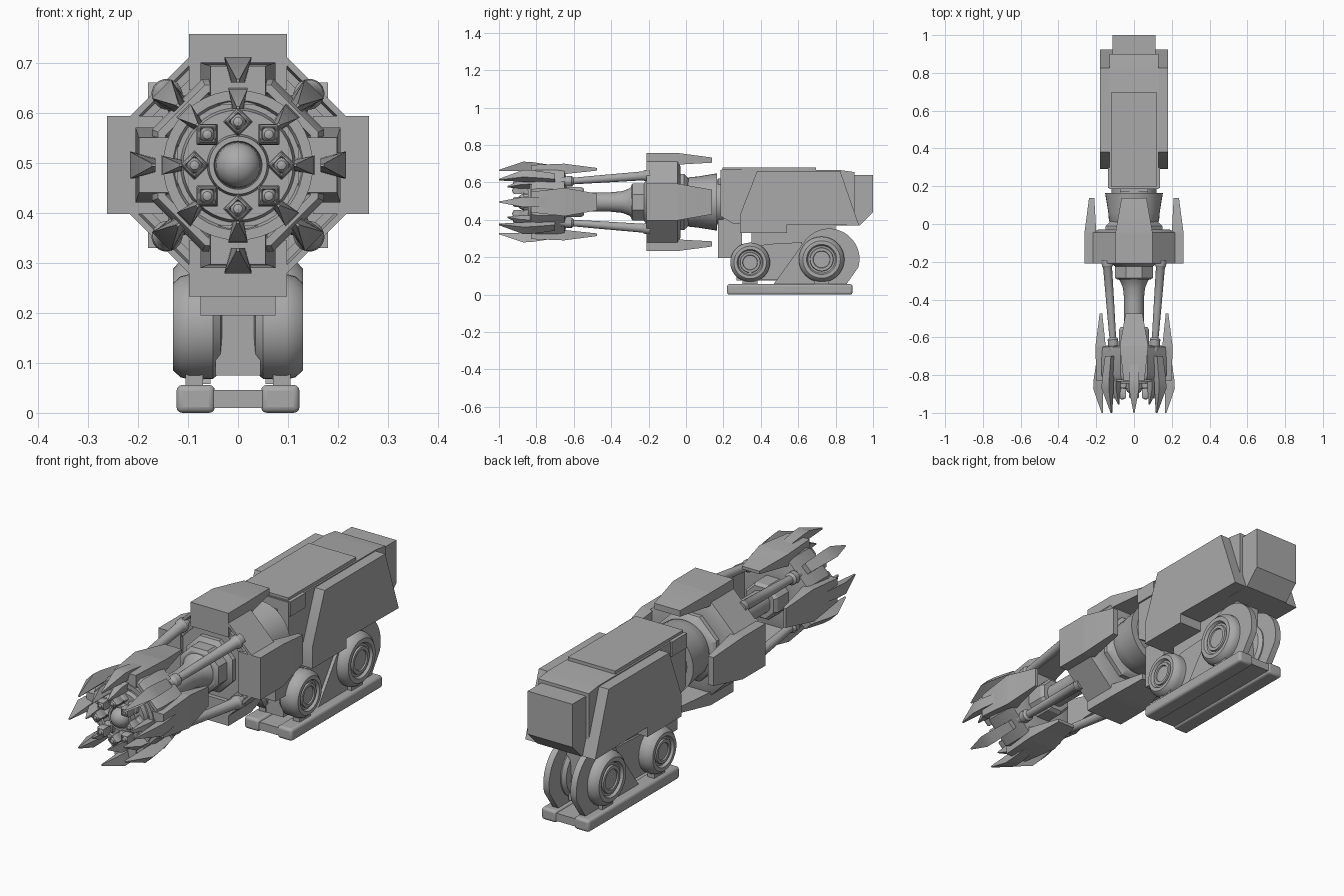
import bpy, bmesh
from math import pi, cos, radians
from mathutils import Matrix, Vector

if "Cube" in bpy.data.objects:
    bpy.data.objects.remove(bpy.data.objects["Cube"], do_unlink=True)

GREY = (0.4, 0.4, 0.4, 1)
metal = bpy.data.materials.new("plain grey metal")
metal.use_nodes = True
metal.diffuse_color = GREY
metal.node_tree.nodes["Principled BSDF"].inputs["Base Color"].default_value = GREY

AXIS_Z = 0.495          # height of the barrel axis
FLAT = 1 / cos(pi / 8)  # octagon corner radius for a given flat radius
parts = []


def finish(name, bm, matrix=Matrix(), bevel=0):
    bmesh.ops.recalc_face_normals(bm, faces=bm.faces)
    mesh = bpy.data.meshes.new(name)
    bm.to_mesh(mesh)
    bm.free()
    mesh.materials.append(metal)
    ob = bpy.data.objects.new(name, mesh)
    ob.matrix_world = matrix
    bpy.context.collection.objects.link(ob)
    if bevel:
        mod = ob.modifiers.new("bevel", 'BEVEL')
        mod.width, mod.segments, mod.limit_method = bevel, 3, 'ANGLE'
    parts.append(ob)
    return ob


def loft(name, rings, matrix=Matrix(), bevel=0):
    """Skin a list of equal-sized point rings and cap both ends."""
    bm = bmesh.new()
    loops = [[bm.verts.new(p) for p in ring] for ring in rings]
    for a, b in zip(loops, loops[1:]):
        for i in range(len(a)):
            j = (i + 1) % len(a)
            bm.faces.new((a[i], a[j], b[j], b[i]))
    bm.faces.new(loops[0])
    bm.faces.new(loops[-1])
    return finish(name, bm, matrix, bevel)


def prism(name, outline, x0, x1, bevel=0):
    """Side outline in (y, z), extruded across x."""
    return loft(name, [[(x, y, z) for y, z in outline] for x in (x0, x1)], bevel=bevel)


def box(name, x0, x1, y0, y1, z0, z1, bevel=0):
    return prism(name, [(y0, z0), (y1, z0), (y1, z1), (y0, z1)], x0, x1, bevel)


def lathe(name, profile, sides=40, matrix=None, flat=False):
    """Turn (y, radius) points around the y axis."""
    scale = FLAT if flat else 1
    turn = pi / sides if flat else 0
    rings = []
    for y, r in profile:
        rings.append([Matrix.Rotation(turn + 2 * pi * i / sides, 3, 'Y')
                      @ Vector((0, y, max(r, 0.0005) * scale)) for i in range(sides)])
    return loft(name, rings, matrix or Matrix.Translation((0, 0, AXIS_Z)))


def around(step):
    return Matrix.Translation((0, 0, AXIS_Z)) @ Matrix.Rotation(step * pi / 4, 4, 'Y')


def fin(name, step, sections):
    """Blade pointing outward: (y, inner r, outer r, inner half width, outer half width)."""
    rings = [[(-wi, y, ri), (wi, y, ri), (wo, y, ro), (-wo, y, ro)]
             for y, ri, ro, wi, wo in sections]
    return loft(name, rings, around(step))


# Octagonal middle hub with a recessed front
lathe("hub", [(-.19, .12), (-.19, .165), (-.2, .165), (-.2, .19), (-.185, .19), (-.185, .205),
              (-.21, .21), (-.21, .222), (-.045, .222), (-.03, .19), (-.03, .13)], 8, flat=True)
lathe("hub_front_collar", [(-.18, .12), (-.21, .12), (-.225, .1), (-.285, .1), (-.295, .085),
                           (-.295, .05)], 8, flat=True)
lathe("hub_rear_collar", [(-.04, .15), (-.01, .15), (.01, .13), (.02, .11)], 8, flat=True)
lathe("rear_cone", [(-.05, .12), (.005, .125), (.02, .133), (.06, .136), (.165, .153), (.165, .12),
                    (.2, .12)])
for k in range(0, 8, 2):
    fin("hub_fin", k, [(-.21, .15, .262, .098, .098), (-.045, .15, .262, .098, .098),
                       (-.044, .2, .262, .098, .098), (.138, .21, .238, .066, .066)])

# Flared barrel
lathe("barrel", [(-.7, .055), (-.6, .052), (-.4, .052), (-.34, .058), (-.305, .072),
                 (-.28, .09), (-.22, .09)])
lathe("barrel_sleeve", [(-.66, .08), (-.56, .08), (-.545, .07), (-.545, .05)], 8, flat=True)

# Four support rods between the hub and the head
for k in range(1, 8, 2):
    start = Vector((0, -.19, .202))
    end = Vector((0, -.67, .152))
    d = end - start
    tilt = d.to_track_quat('Y', 'Z').to_matrix().to_4x4()
    n = d.length
    lathe("support_rod", [(0, .03), (.03, .03), (.04, .024), (n * .5, .021), (n - .07, .018),
                          (n - .06, .028), (n - .03, .028), (n - .02, .022), (n, .022)], 20,
          around(k) @ Matrix.Translation(start) @ tilt)

# Octagonal head
lathe("head", [(-.64, .08), (-.64, .13), (-.65, .17), (-.8, .172), (-.825, .16), (-.825, .145),
               (-.81, .14), (-.81, .1)], 8, flat=True)
lathe("head_face", [(-.8, .15), (-.835, .15), (-.835, .13), (-.825, .125), (-.825, .115),
                    (-.845, .11), (-.845, .062), (-.87, .058), (-.87, .048), (-.85, .046)])
lathe("center_dome", [(-.85, .046), (-.872, .044), (-.888, .036), (-.9, .022), (-.904, .008),
                      (-.905, 0)], 32)
for k in range(0, 8, 2):
    fin("head_fin", k, [(-.83, .12, .198, .055, .055), (-.65, .12, .205, .075, .075),
                        (-.645, .15, .204, .075, .075), (-.475, .168, .182, .045, .045)])

# Eight outer claws, inner claws and nozzles
for k in range(8):
    fin("outer_claw", k, [(-1, .165, .172, .002, .003), (-.87, .165, .216, .012, .027),
                          (-.82, .165, .213, .014, .027), (-.7, .165, .195, .02, .022)])
    fin("inner_claw", k, [(-.955, .112, .117, .002, .003), (-.88, .112, .152, .01, .019),
                          (-.81, .112, .155, .012, .019)])
    base = around(k) @ Matrix.Translation((0, 0, .087)) @ Matrix.Rotation(pi / 4, 4, 'Y')
    lathe("nozzle", [(-.82, .03), (-.865, .03), (-.87, .024), (-.88, .024), (-.885, .028),
                     (-.915, .028), (-.925, .022), (-.925, .018), (-.905, .017)], 4,
          base @ Matrix.Rotation(pi / 4, 4, 'Y')).modifiers.new("corners", 'BEVEL').width = .004
    lathe("nozzle_tip", [(-.9, .016), (-.918, .015), (-.927, .009), (-.93, 0)], 16, base)

# Rear body
prism("body_core", [(.185, .42), (.25, .38), (.9, .38), (.9, .655), (.83, .665), (.185, .665)],
      -.13, .13)
box("body_top_plate", -.122, .122, .195, .695, .66, .68)
box("body_front_shoulder", -.138, .138, .19, .3, .6, .668)
box("neck", -.075, .075, .17, .3, .195, .62)
prism("tail_block", [(.8, .37), (.93, .37), (1, .44), (1, .64), (.83, .64)], -.115, .115)
prism("side_armor", [(.29, .33), (.54, .33), (.54, .375), (.925, .37), (.825, .66),
                     (.38, .66), (.29, .43)], -.18, .18)

# Undercarriage between the wheels
box("undercarriage", -.045, .045, .27, .8, .075, .27)
box("undercarriage_mount", -.06, .06, .35, .8, .24, .4)

# Wheels, fairing plates and foot rails on both sides
WHEEL = [(.03, .6), (.035, .86), (.05, .98), (.095, 1), (.115, .95), (.13, .82), (.13, .66),
         (.118, .6), (.118, .52), (.126, .5), (.126, .38), (.12, .36), (.12, 0)]
for side in (-1, 1):
    for name, y, z, r in (("front_wheel", .343, .172, .106), ("rear_wheel", .725, .188, .122)):
        place = Matrix.Translation((0, y, z)) @ Matrix.Rotation(-side * pi / 2, 4, 'Z')
        lathe(name, [(w, r * s) for w, s in WHEEL], 40, place)
    # rounded top of the fairing, traced as an arc
    arc = [Vector((.765, .19)) + Matrix.Rotation(radians(a), 2) @ Vector((.163, 0))
           for a in range(-15, 151, 11)]
    prism("fairing_plate", [(.47, .058), (.86, .058)] + [tuple(p) for p in arc],
          side * .055, side * .085)
    prism("link_plate", [(.36, .08), (.62, .08), (.62, .28), (.43, .27), (.36, .25)],
          side * .03, side * .07)
    box("foot_rail", side * .046, side * .123, .22, .89, 0, .056, bevel=.012)
    for y in (.343, .725):
        box("foot_post", side * .07, side * .105, y - .04, y + .04, .05, .08)
box("foot_plate", -.06, .06, .225, .885, .01, .046)

# Smooth the turned parts, keep hard edges sharp
for ob in bpy.context.selected_objects:
    ob.select_set(False)
for ob in parts:
    ob.select_set(True)
bpy.context.view_layer.objects.active = parts[0]
bpy.ops.object.shade_smooth_by_angle(angle=radians(30))
